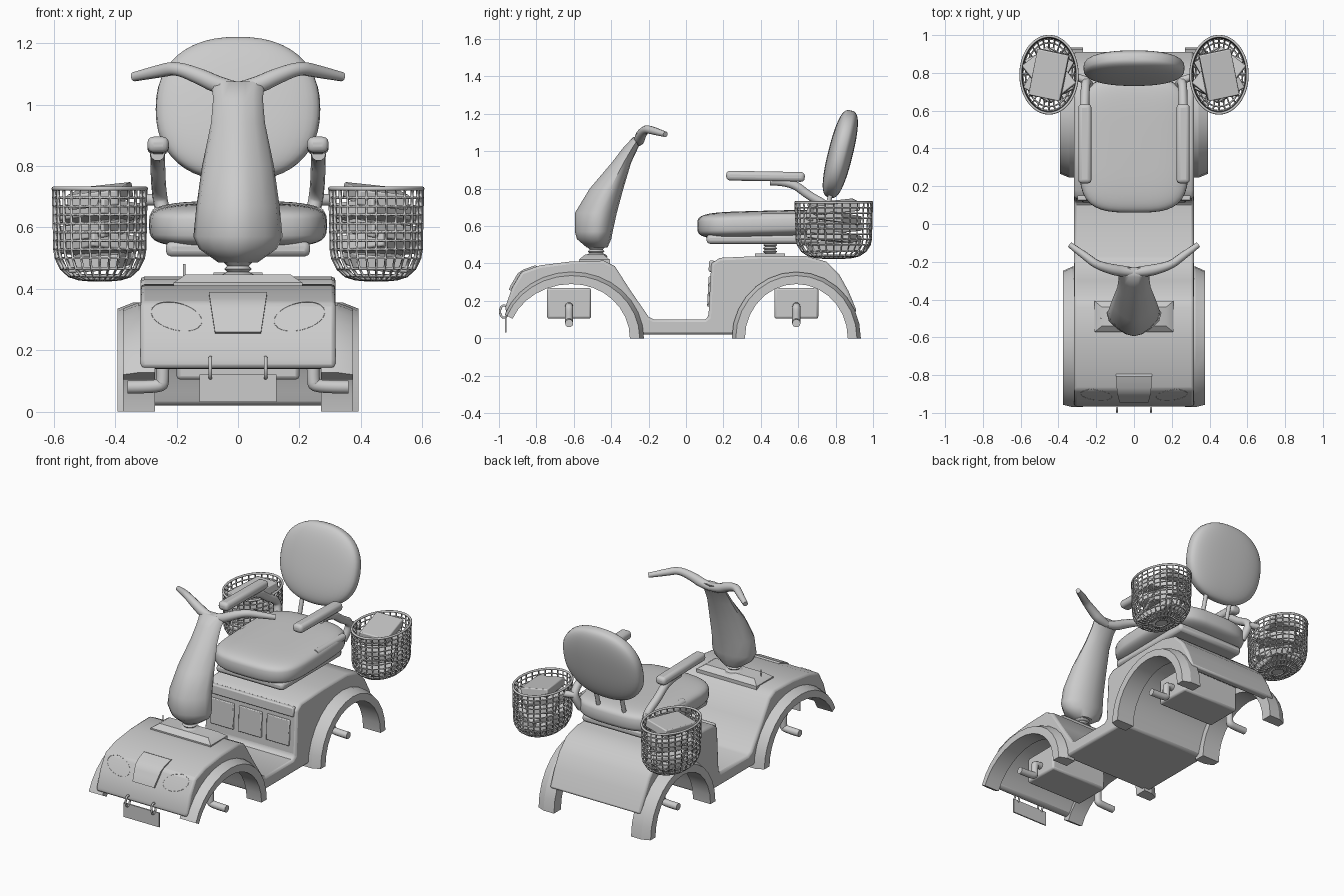
import bpy, bmesh
from math import sin, cos, pi, radians
from mathutils import Vector

cube = bpy.data.objects.get("Cube")
if cube:
    bpy.data.objects.remove(cube, do_unlink=True)

grey = bpy.data.materials.new("light_grey")
grey.use_nodes = True
grey.diffuse_color = (0.6, 0.6, 0.6, 1)
grey.node_tree.nodes["Principled BSDF"].inputs["Base Color"].default_value = grey.diffuse_color


def add(name, data):
    ob = bpy.data.objects.new(name, data)
    bpy.context.collection.objects.link(ob)
    data.materials.append(grey)
    return ob


def finish(name, bm, angle=35, bevel=0, segs=2):
    bmesh.ops.recalc_face_normals(bm, faces=bm.faces)
    me = bpy.data.meshes.new(name)
    bm.to_mesh(me)
    bm.free()
    me.polygons.foreach_set("use_smooth", [True] * len(me.polygons))
    me.set_sharp_from_angle(angle=radians(angle))
    ob = add(name, me)
    if bevel:
        mod = ob.modifiers.new("Bevel", "BEVEL")
        mod.width, mod.segments = bevel, segs
        mod.limit_method, mod.angle_limit = "ANGLE", radians(40)
    return ob


def loft(name, rings, caps=(True, True), **kw):
    """Skin a list of closed point rings."""
    bm = bmesh.new()
    vs = [[bm.verts.new(p) for p in ring] for ring in rings]
    n = len(vs[0])
    for a, b in zip(vs, vs[1:]):
        for i in range(n):
            bm.faces.new((a[i], a[(i + 1) % n], b[(i + 1) % n], b[i]))
    for ring, cap in zip((vs[0], vs[-1]), caps):
        if cap:
            bm.faces.new(ring)
    return finish(name, bm, **kw)


def box(name, centre, size, bevel=0, rot=(0, 0, 0), segs=2):
    bm = bmesh.new()
    bmesh.ops.create_cube(bm, size=1)
    bmesh.ops.scale(bm, vec=size, verts=bm.verts)
    ob = finish(name, bm, bevel=bevel, segs=segs)
    ob.location, ob.rotation_euler = centre, rot
    return ob


def pillow(name, centre, size, power, rot=(0, 0, 0)):
    """Rounded cushion: a sphere pushed towards a box."""
    bm = bmesh.new()
    bmesh.ops.create_uvsphere(bm, u_segments=40, v_segments=24, radius=1)
    for v in bm.verts:
        v.co = Vector([(abs(c) ** p) * (1 if c > 0 else -1) * s if abs(c) > 1e-5 else 0
                       for c, s, p in zip(v.co, size, power)])
    ob = finish(name, bm, angle=60)
    ob.location, ob.rotation_euler = centre, rot
    return ob


def tube(name, pts, radius, closed=False, radii=None, smooth=True):
    cu = bpy.data.curves.new(name, "CURVE")
    cu.dimensions = "3D"
    cu.bevel_depth, cu.bevel_resolution, cu.use_fill_caps = radius, 3, True
    sp = cu.splines.new("NURBS" if smooth else "POLY")
    sp.points.add(len(pts) - 1)
    for i, p in enumerate(pts):
        sp.points[i].co = (*p, 1)
        sp.points[i].radius = radii[i] if radii else 1
    sp.use_cyclic_u = closed
    if smooth:
        sp.use_endpoint_u, sp.order_u, sp.resolution_u = not closed, 3, 6
    return add(name, cu)


def ellipse(cx, cy, z, rx, ry, n):
    return [(cx + rx * cos(2 * pi * i / n), cy + ry * sin(2 * pi * i / n), z) for i in range(n)]


def arc(cy, fore, aft, rz, start, n=14):
    """Wheel arch in the side plane, front to back."""
    out = []
    for i in range(n + 1):
        a = radians(start + (180 - start) * i / n)
        out.append((cy - cos(a) * (fore if cos(a) > 0 else aft), rz * sin(a)))
    return out


# Body shell: one side profile with both wheel arches, spanned across the width
nose = [(-0.965, 0.17), (-0.93, 0.27), (-0.88, 0.355), (-0.78, 0.39)]
top = [(-0.965, 0.14)] + nose + [
    (-0.62, 0.41), (-0.44, 0.415), (-0.38, 0.385), (-0.3, 0.26), (-0.2, 0.115), (-0.17, 0.1),
    (0.1, 0.1), (0.12, 0.115), (0.135, 0.4), (0.18, 0.43), (0.4, 0.44), (0.64, 0.44),
    (0.75, 0.41), (0.82, 0.34), (0.87, 0.25), (0.915, 0.14)]
front_arch = [p for p in arc(-0.61, 0.345, 0.35, 0.33, 25) if p[1] > 0.05]
rear_arch = [p for p in arc(0.59, 0.31, 0.305, 0.33, 4)
             if p[1] > (0.05 if p[0] > 0.6 else 0.13)]
rear_arch = [p for p in arc(0.59, 0.31, 0.305, 0.33, 4) if p[1] > (0.05 if p[0] < 0.6 else 0.13)]
profile = top + rear_arch[::-1] + [(0.27, 0.02), (-0.25, 0.02)] + front_arch[::-1]
loft("body_shell", [[(x, y, z) for y, z in profile] for x in (-0.318, 0.318)], bevel=0.014)

# Wheel arch mudguards
for side, s in (("left", 1), ("right", -1)):
    for end, inner, outer, xo in (
            ("front", arc(-0.61, 0.34, 0.31, 0.29, 21), arc(-0.61, 0.385, 0.385, 0.355, 21), 0.375),
            ("rear", arc(0.59, 0.275, 0.275, 0.29, 0), arc(0.59, 0.345, 0.345, 0.355, 0), 0.392)):
        rings = []
        for (iy, iz), (oy, oz) in zip(inner, outer):
            my, mz = iy + (oy - iy) * 0.7, iz + (oz - iz) * 0.7
            rings.append([(s * 0.27, oy, oz), (s * (xo - 0.05), oy, oz), (s * xo, my, mz),
                          (s * xo, iy, iz), (s * 0.27, iy, iz)])
        loft(f"{end}_mudguard_{side}", rings, angle=20)

# Axle housings with cranked stub axles
for end, y in (("front", -0.625), ("rear", 0.59)):
    box(f"{end}_axle_box", (0, y, 0.187), (0.4, 0.235, 0.165), 0.012)
    for side, s in (("left", 1), ("right", -1)):
        tube(f"{end}_stub_axle_{side}",
             [(s * 0.18, y, 0.17), (s * 0.24, y, 0.17), (s * 0.245, y, 0.15),
              (s * 0.245, y, 0.1), (s * 0.25, y, 0.08), (s * 0.36, y, 0.08)], 0.022)


# Nose badge, following the curve of the nose
def nose_y(z):
    for (y0, z0), (y1, z1) in zip(nose, nose[1:]):
        if z <= z1:
            return y0 + (y1 - y0) * (z - z0) / (z1 - z0)
    return nose[-1][0]


rings = []
for i in range(7):
    z = 0.255 + 0.13 * i / 6
    w, y = 0.075 + 0.02 * i / 6, nose_y(z)
    rings.append([(-w, y - 0.012, z + 0.005), (w, y - 0.012, z + 0.005),
                  (w, y + 0.02, z - 0.01), (-w, y + 0.02, z - 0.01)])
loft("nose_badge", rings)

# Headlamp outlines, plate hooks and plate
for side, s in (("left", 1), ("right", -1)):
    pts = []
    for i in range(28):
        a = 2 * pi * i / 28
        z = 0.31 + 0.045 * sin(a) + 0.015 * cos(a)
        pts.append((s * (0.2 + 0.083 * cos(a)), nose_y(z), z))
    tube(f"headlamp_rim_{side}", pts, 0.001, closed=True)
    ring = [(s * 0.09, y, z) for y, z, _ in ellipse(-0.973, 0.143, 0, 0.022, 0.034, 12)]
    tube(f"plate_hook_{side}", ring, 0.006, closed=True)
box("front_plate", (0, -0.963, 0.076), (0.25, 0.008, 0.09))

# Steering base, boot and key
loft("steering_base", [[(sx * w, -0.49 + sy * d, z) for sx, sy in ((-1, -1), (1, -1), (1, 1), (-1, 1))]
                       for w, d, z in ((0.21, 0.083, 0.39), (0.21, 0.083, 0.42), (0.17, 0.05, 0.447))])
loft("steering_boot", [ellipse(0, -0.48, 0.435 + 0.01 * i, r, r, 16)
                       for i, r in enumerate((0.06, 0.055, 0.035, 0.045, 0.035, 0.045, 0.035))])
tube("key", [(-0.175, -0.5, 0.42), (-0.175, -0.5, 0.48)], 0.004, smooth=False)

# Steering column: keeled teardrop, rows are height, front, back, half width
rings = []
for z, yf, yb, hw in ((0.485, -0.53, -0.42, 0.065), (0.53, -0.583, -0.4, 0.13), (0.57, -0.594, -0.392, 0.149),
                      (0.67, -0.594, -0.37, 0.139), (0.8, -0.515, -0.335, 0.12), (0.94, -0.396, -0.293, 0.09),
                      (1.02, -0.335, -0.255, 0.083), (1.075, -0.283, -0.228, 0.09)):
    mid, d, ring = (yf + yb) / 2, (yb - yf) / 2, []
    for i in range(14):
        a = 2 * pi * i / 14
        ring.append((hw * sin(a) * (1 - 0.38 * max(cos(a), 0)), mid - d * cos(a), z))
    rings.append(ring)
loft("steering_column", rings, angle=50)
for side, s in (("left", 1), ("right", -1)):
    tube(f"handlebar_{side}",
         [(s * x, y, z) for x, y, z in ((0, -0.255, 1.05), (0.06, -0.25, 1.06), (0.12, -0.24, 1.09),
                                        (0.2, -0.215, 1.12), (0.25, -0.175, 1.11), (0.34, -0.11, 1.09))],
         0.02, radii=(1.2, 1.5, 1.4, 1.1, 1.1, 0.75))

# Seat box front: lip and three panels
box("seat_box_lip", (0, 0.137, 0.385), (0.6, 0.03, 0.06), 0.008, (-0.06, 0, 0))
for i in (-1, 0, 1):
    box(f"seat_box_panel_{i + 2}", (i * 0.195, 0.126, 0.25), (0.16, 0.018, 0.16), 0.005, (-0.05, 0, 0))

# Seat post, base, cushion and backrest
box("seat_post_plate", (0, 0.45, 0.446), (0.16, 0.16, 0.014))
loft("seat_spring", [ellipse(0, 0.45, 0.445 + 0.009 * i, r, r, 20) for i, r in enumerate((0.038, 0.028) * 4)])
box("seat_base", (0, 0.41, 0.53), (0.47, 0.6, 0.05), 0.018)
pillow("seat_cushion", (0, 0.42, 0.609), (0.29, 0.36, 0.073), (0.62, 0.42, 0.5), (radians(1.5), 0, 0))
pillow("backrest", (0, 0.825, 0.985), (0.268, 0.066, 0.24), (0.87, 0.65, 0.87), (radians(-14), 0, 0))
for side, s in (("left", 1), ("right", -1)):
    tube(f"backrest_post_{side}", [(s * 0.09, 0.73, 0.6), (s * 0.09, 0.75, 0.7), (s * 0.09, 0.8, 0.85)], 0.013)

    # Armrests
    box(f"armrest_pad_{side}", (s * 0.26, 0.425, 0.866), (0.07, 0.42, 0.052), 0.02, (radians(-1), 0, 0), 3)
    tube(f"armrest_strut_{side}",
         [(s * x, y, z) for x, y, z in ((0.262, 0.45, 0.84), (0.262, 0.56, 0.84), (0.26, 0.66, 0.76),
                                        (0.257, 0.74, 0.72), (0.25, 0.76, 0.67), (0.23, 0.72, 0.6))], 0.024)
    tube(f"seat_side_rail_{side}", [(s * 0.26, 0.4, 0.645), (s * 0.26, 0.68, 0.645)], 0.022)
    tube(f"basket_bracket_{side}", [(s * 0.25, 0.76, 0.69), (s * 0.31, 0.78, 0.69)], 0.02, smooth=False)

    # Wire basket: a bowl turned into a mesh of wires
    bx, by = s * 0.45, 0.79
    levels = [(1 - 0.004 * i, 0.725 - 0.028 * i) for i in range(8)]
    levels += [(0.94, 0.5), (0.83, 0.466), (0.66, 0.443), (0.45, 0.433), (0.22, 0.43)]
    basket = loft(f"basket_{side}", [ellipse(bx, by, z, 0.15 * k, 0.204 * k, 28) for k, z in levels],
                  caps=(False, True))
    wire = basket.modifiers.new("Wires", "WIREFRAME")
    wire.thickness, wire.use_even_offset = 0.012, False
    tube(f"basket_rim_{side}", ellipse(bx, by, 0.726, 0.151, 0.205, 28), 0.007, closed=True)

    # Parcels in the basket
    for i, (turn, tilt) in enumerate(((10, 4), (-25, -6), (30, 5), (-38, -6), (12, 6))):
        box(f"parcel_{side}_{i + 1}", (bx, by, 0.49 + 0.053 * i), (0.17, 0.25, 0.05), 0.006,
            (radians(tilt), radians(s * tilt), radians(s * turn)))
